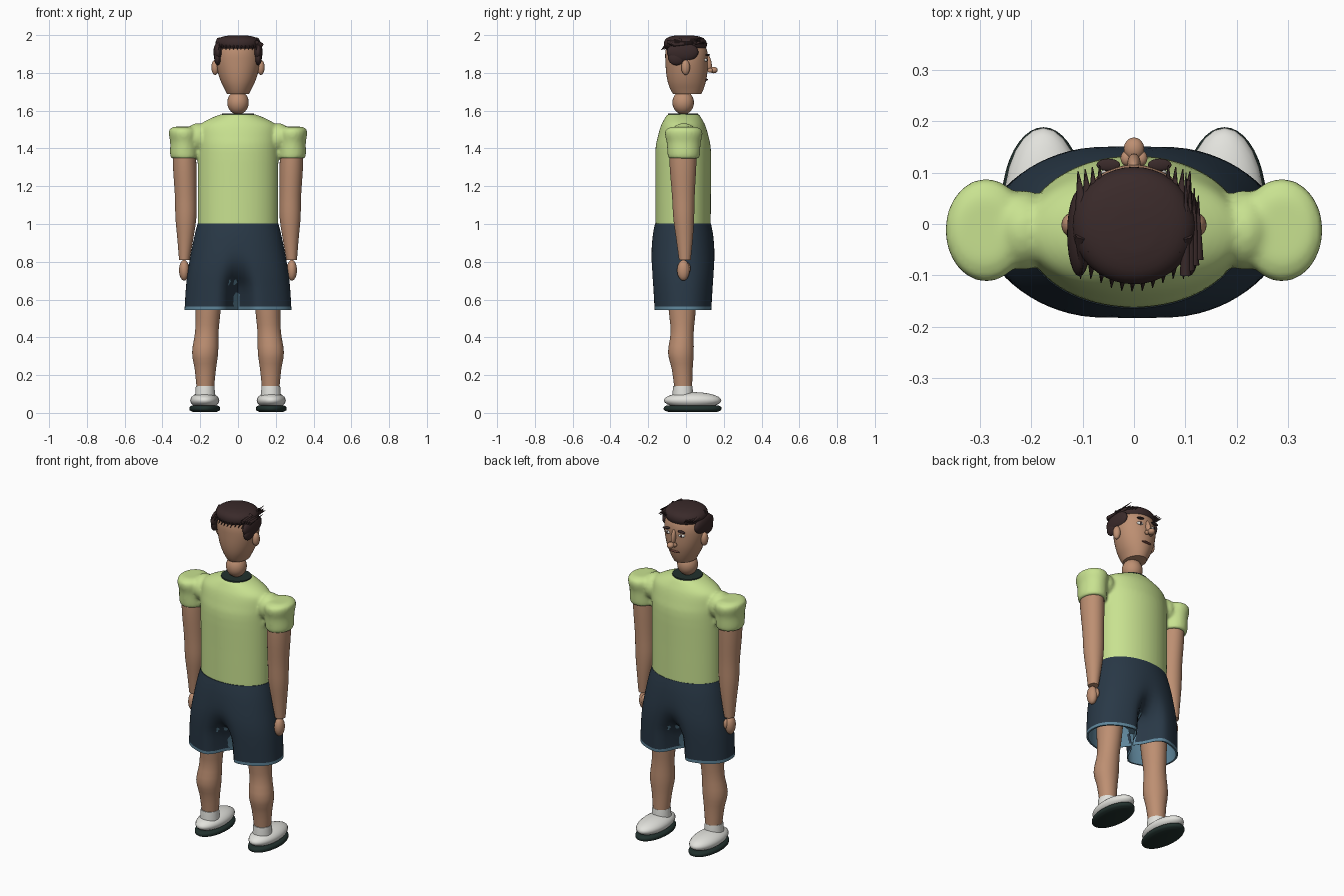
import bpy, bmesh, math
from mathutils import Matrix, Vector

if "Cube" in bpy.data.objects:
    bpy.data.objects.remove(bpy.data.objects["Cube"])


def material(name, rgb):
    m = bpy.data.materials.new(name)
    m.diffuse_color = (*rgb, 1)
    m.use_nodes = True
    m.node_tree.nodes["Principled BSDF"].inputs["Base Color"].default_value = m.diffuse_color
    return m


SKIN = material("skin", (0.51, 0.275, 0.168))
GREEN = material("lime_cloth", (0.58, 0.76, 0.28))
NAVY = material("navy_cloth", (0.022, 0.040, 0.062))
TRIM = material("blue_trim", (0.115, 0.24, 0.33))
WHITE = material("white", (0.76, 0.76, 0.72))
DARK = material("dark_green", (0.015, 0.030, 0.026))
HAIR = material("dark_brown", (0.042, 0.023, 0.023))
LIP = material("lip_brown", (0.17, 0.06, 0.045))


def finish(name, bm, mats, angle=50):
    bmesh.ops.recalc_face_normals(bm, faces=bm.faces[:])
    me = bpy.data.meshes.new(name)
    bm.to_mesh(me)
    bm.free()
    for m in mats:
        me.materials.append(m)
    ob = bpy.data.objects.new(name, me)
    bpy.context.collection.objects.link(ob)
    bpy.ops.object.select_all(action='DESELECT')
    ob.select_set(True)
    bpy.context.view_layer.objects.active = ob
    bpy.ops.object.shade_smooth_by_angle(angle=math.radians(angle))
    return ob


def refine(rings, steps=3):
    """Catmull-Rom interpolation between cross-sections."""
    out = []
    for i in range(len(rings) - 1):
        p0, p1, p2, p3 = (rings[min(max(i + k, 0), len(rings) - 1)] for k in (-1, 0, 1, 2))
        for s in range(steps):
            t = s / steps
            out.append([0.5 * (2*b + (c - a)*t + (2*a - 5*b + 4*c - d)*t*t + (3*b - a - 3*c + d)*t**3)
                        for a, b, c, d in zip(p0, p1, p2, p3)])
    return out + [list(rings[-1])]


def skin_rings(bm, loops, caps=True):
    vs = [[bm.verts.new(p) for p in loop] for loop in loops]
    n = len(vs[0])
    for a, b in zip(vs, vs[1:]):
        for i in range(n):
            j = (i + 1) % n
            bm.faces.new((a[i], a[j], b[j], b[i]))
    if caps:
        bm.faces.new(vs[0][::-1])
        bm.faces.new(vs[-1])


def add_loft(bm, rings, n=32, side=1):
    """Rings are (cx, cy, z, rx, ry)."""
    skin_rings(bm, [[(side * (cx + rx * math.cos(2*math.pi*i/n)), cy + ry * math.sin(2*math.pi*i/n), z)
                     for i in range(n)] for cx, cy, z, rx, ry in refine(rings)])


def loft(name, rings, mat, side=1, n=32):
    bm = bmesh.new()
    add_loft(bm, rings, n, side)
    return finish(name, bm, [mat])


def add_ball(bm, c, r, rot=None, u=24, v=14):
    mtx = Matrix.Translation(c) @ (rot or Matrix()) @ Matrix.Diagonal((*r, 1))
    bmesh.ops.create_uvsphere(bm, u_segments=u, v_segments=v, radius=1, matrix=mtx)


def ball(name, c, r, mat, rot=None):
    bm = bmesh.new()
    add_ball(bm, c, r, rot)
    return finish(name, bm, [mat])


def add_strand(bm, a, b, r):
    """Tapered lock from a to b."""
    a, b = Vector(a), Vector(b)
    rot = (b - a).to_track_quat('Z', 'Y').to_matrix().to_4x4()
    bmesh.ops.create_cone(bm, cap_ends=True, segments=8, radius1=r, radius2=0.001,
                          depth=(b - a).length, matrix=Matrix.Translation((a + b) / 2) @ rot)


# Shirt: torso, shoulders and puffed sleeves fused into one soft surface
bm = bmesh.new()
C = -0.015
add_loft(bm, [(0, C, .985, .212, .146), (0, C, 1.2, .213, .147), (0, C, 1.39, .214, .147),
              (0, C, 1.46, .214, .135), (0, C, 1.52, .205, .118), (0, C, 1.555, .155, .1),
              (0, C, 1.582, .088, .083)], 48)
for s in (1, -1):
    add_ball(bm, (s * .215, -.012, 1.458), (.062, .078, .076))
    add_loft(bm, [(.283, -.012, 1.347, .07, .081), (.285, -.012, 1.37, .075, .086),
                  (.285, -.012, 1.43, .074, .09), (.287, -.012, 1.475, .079, .1),
                  (.289, -.012, 1.502, .074, .092), (.29, -.012, 1.515, .05, .06)], side=s)
shirt = finish("shirt", bm, [GREEN])
rm = shirt.modifiers.new("fuse", 'REMESH')
rm.mode, rm.voxel_size, rm.use_smooth_shade = 'VOXEL', 0.009, True
sm = shirt.modifiers.new("soften", 'SMOOTH')
sm.factor, sm.iterations = 0.5, 5

# Collar
loft("collar", [(0, C, 1.576, .086, .081), (0, C, 1.586, .084, .079)], DARK)


# Shorts: outline pinched in the middle so it parts into two legs, with inner lining
def shorts_loop(z, rx, ry, pinch, power, n=72):
    pts = []
    for i in range(n):
        a = 2 * math.pi * i / n
        c, s = math.cos(a), math.sin(a)
        x = rx * math.copysign(abs(c) ** (2 / power), c)
        y = ry * math.copysign(abs(s) ** (2 / power), s)
        y *= 1 - pinch * math.exp(-(x / .055) ** 2)
        pts.append((x, -.016 + y, z))
    return pts


outer = refine([(1.002, .214, .148, 0, 2), (.93, .232, .161, 0, 2.1), (.82, .254, .172, .05, 2.2),
                (.74, .267, .172, .3, 2.3), (.66, .276, .168, .8, 2.3), (.562, .282, .162, .97, 2.3)])
outer.append((.545, .283, .161, .97, 2.3))
inner = [(.545, .273, .152, .98, 2.3), (.66, .266, .158, .82, 2.3), (.73, .257, .16, .35, 2.3)]
bm = bmesh.new()
skin_rings(bm, [shorts_loop(*r) for r in outer + inner])
bm.faces.ensure_lookup_table()
for k, f in enumerate(bm.faces):
    f.material_index = int(k >= 72 * (len(outer) - 2) and k != len(bm.faces) - 2)
finish("shorts", bm, [NAVY, TRIM])

# Limbs and footwear, one set per side
for s, tag in ((1, "right"), (-1, "left")):
    loft(tag + "_arm", [(.285, -.015, 1.4, .06, .072), (.282, -.016, 1.3, .062, .07),
                        (.277, -.014, 1.15, .057, .06), (.276, -.012, 1.03, .055, .055),
                        (.279, -.008, .92, .042, .044), (.284, -.006, .81, .028, .031)], SKIN, s)
    bm = bmesh.new()
    add_ball(bm, (s * .285, -.014, .755), (.027, .033, .055))
    add_ball(bm, (s * .272, .008, .765), (.015, .016, .03))
    finish(tag + "_hand", bm, [SKIN])
    loft(tag + "_leg", [(.15, -.02, .76, .08, .085), (.158, -.02, .55, .067, .072),
                        (.165, -.02, .43, .062, .061), (.174, -.027, .32, .069, .068),
                        (.173, -.02, .23, .056, .055), (.173, -.014, .12, .045, .046)], SKIN, s)
    loft(tag + "_sock", [(.174, -.017, .07, .054, .056), (.174, -.017, .12, .051, .053),
                         (.174, -.017, .143, .049, .051)], WHITE, s)
    ball(tag + "_shoe", (s * .176, .035, .066), (.077, .152, .044), WHITE)
    loft(tag + "_sole", [(.176, .035, 0.004, .06, .125), (.176, .035, .014, .08, .15),
                         (.176, .035, .03, .08, .152), (.176, .035, .038, .07, .14)], DARK, s, 40)

# Neck and head
ball("neck", (0, -.015, 1.643), (.057, .057, .063), SKIN)
loft("head", [(0, .006, 1.688, .058, .074), (0, .005, 1.712, .07, .087), (0, .004, 1.75, .089, .1),
              (0, .004, 1.80, .106, .109), (0, .003, 1.86, .117, .112), (0, .002, 1.91, .114, .111),
              (0, 0, 1.95, .095, .095), (0, 0, 1.98, .045, .045)], SKIN, n=40)
bm = bmesh.new()
add_ball(bm, (0, .117, 1.855), (.013, .018, .045), Matrix.Rotation(math.radians(12), 4, 'X'))
add_ball(bm, (0, .146, 1.815), (.02, .022, .017))
for s in (1, -1):
    add_ball(bm, (s * .014, .128, 1.813), (.012, .015, .012))
finish("nose", bm, [SKIN])
ball("mouth", (0, .106, 1.764), (.032, .01, .006), LIP)
for s, tag in ((1, "right"), (-1, "left")):
    ball(tag + "_ear", (s * .121, -.002, 1.829), (.02, .023, .04), SKIN)
    turn = Matrix.Rotation(-s * math.radians(20), 4, 'Z')
    ball(tag + "_eye", (s * .046, .105, 1.868), (.018, .009, .009), WHITE, turn)
    ball(tag + "_pupil", (s * .046, .111, 1.868), (.007, .006, .008), HAIR, turn)
    ball(tag + "_eyebrow", (s * .05, .115, 1.895), (.023, .012, .005), HAIR,
         Matrix.Rotation(s * math.radians(6), 4, 'Y'))
    # Side hair with a tapering lower end
    bm = bmesh.new()
    add_ball(bm, (s * .106, -.018, 1.91), (.024, .084, .052))
    add_ball(bm, (s * .108, -.05, 1.88), (.018, .045, .04))
    finish(tag + "_side_hair", bm, [HAIR])

# Top hair with fringe locks at the back, sides and front
loft("top_hair", [(0, -.002, 1.93, .108, .108), (0, -.003, 1.95, .119, .114),
                  (0, -.004, 1.973, .114, .108), (0, -.006, 1.99, .088, .085),
                  (0, -.01, 1.999, .04, .04)], HAIR, n=40)
bm = bmesh.new()
for i in range(11):
    x = -.1 + .02 * i
    y = -math.sqrt(.115 ** 2 - x * x)
    add_strand(bm, (x, y + .035, 1.975), (x - .004, min(y, -.09) - .016, 1.922), .014)
for i in range(4):
    x = .1 + .008 * i
    add_strand(bm, (x, -.1 + .01 * i, 1.962 - .004 * i), (x + .001, .1 - .015 * i, 1.985 - .01 * i), .011)
for s in (1, -1):
    for k in range(4):
        add_strand(bm, (s * (.1 - .012 * k), .02, 1.962), (s * (.109 - .014 * k), .103 + .004 * k, 1.957), .015)
finish("hair_locks", bm, [HAIR])
